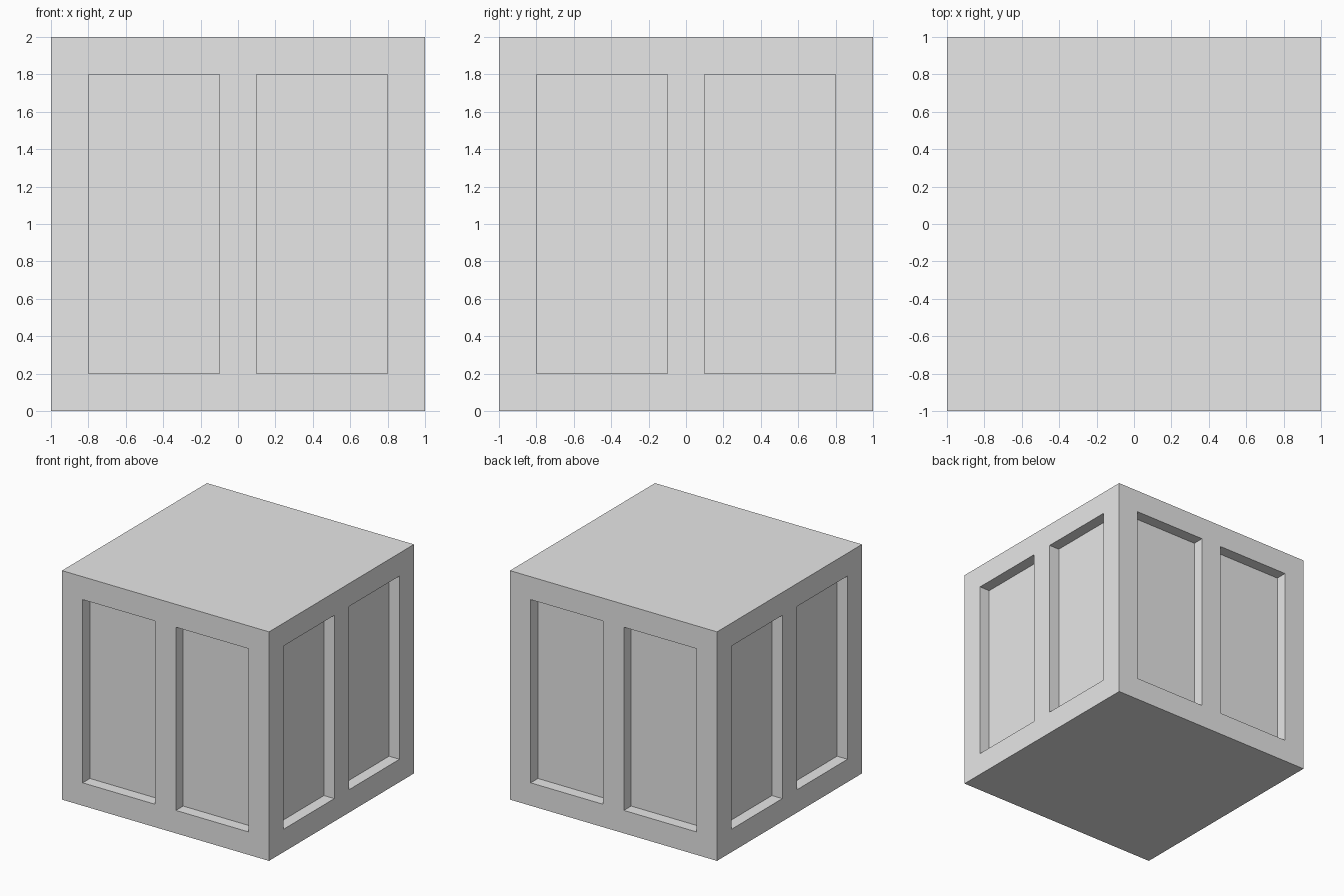
import bpy, bmesh
from mathutils import Vector

if "Cube" in bpy.data.objects:
    bpy.data.objects.remove(bpy.data.objects["Cube"])

DEPTH = 0.1  # how far the panels are sunk

grey = bpy.data.materials.new("light_grey")
grey.diffuse_color = (0.8, 0.8, 0.8, 1)
grey.use_nodes = True
grey.node_tree.nodes["Principled BSDF"].inputs["Base Color"].default_value = grey.diffuse_color

# Solid block standing on the ground
bm = bmesh.new()
bmesh.ops.create_cube(bm, size=2)
bmesh.ops.translate(bm, verts=bm.verts, vec=(0, 0, 1))

# Cut lines that outline two tall panels on each side
cuts = [(Vector((1, 0, 0)), p) for p in (-0.8, -0.1, 0.1, 0.8)]
cuts += [(Vector((0, 1, 0)), p) for p in (-0.8, -0.1, 0.1, 0.8)]
cuts += [(Vector((0, 0, 1)), p) for p in (0.2, 1.8)]
for axis, p in cuts:
    bmesh.ops.bisect_plane(bm, geom=bm.verts[:] + bm.edges[:] + bm.faces[:],
                           plane_co=axis * p, plane_no=axis)
bm.normal_update()


def is_panel(face):
    c = face.calc_center_median()
    across = min(abs(c.x), abs(c.y))
    return abs(face.normal.z) < 0.5 and 0.2 < c.z < 1.8 and 0.1 < across < 0.8


# Sink the panels into the block
panels = [f for f in bm.faces if is_panel(f)]
for f in bmesh.ops.extrude_discrete_faces(bm, faces=panels)["faces"]:
    f.normal_update()
    bmesh.ops.translate(bm, verts=f.verts[:], vec=f.normal * -DEPTH)

# Tidy flat areas
bmesh.ops.remove_doubles(bm, verts=bm.verts, dist=0.0001)
bmesh.ops.recalc_face_normals(bm, faces=bm.faces)

mesh = bpy.data.meshes.new("panelled_block")
bm.to_mesh(mesh)
bm.free()
mesh.materials.append(grey)
block = bpy.data.objects.new("panelled_block", mesh)
bpy.context.collection.objects.link(block)
